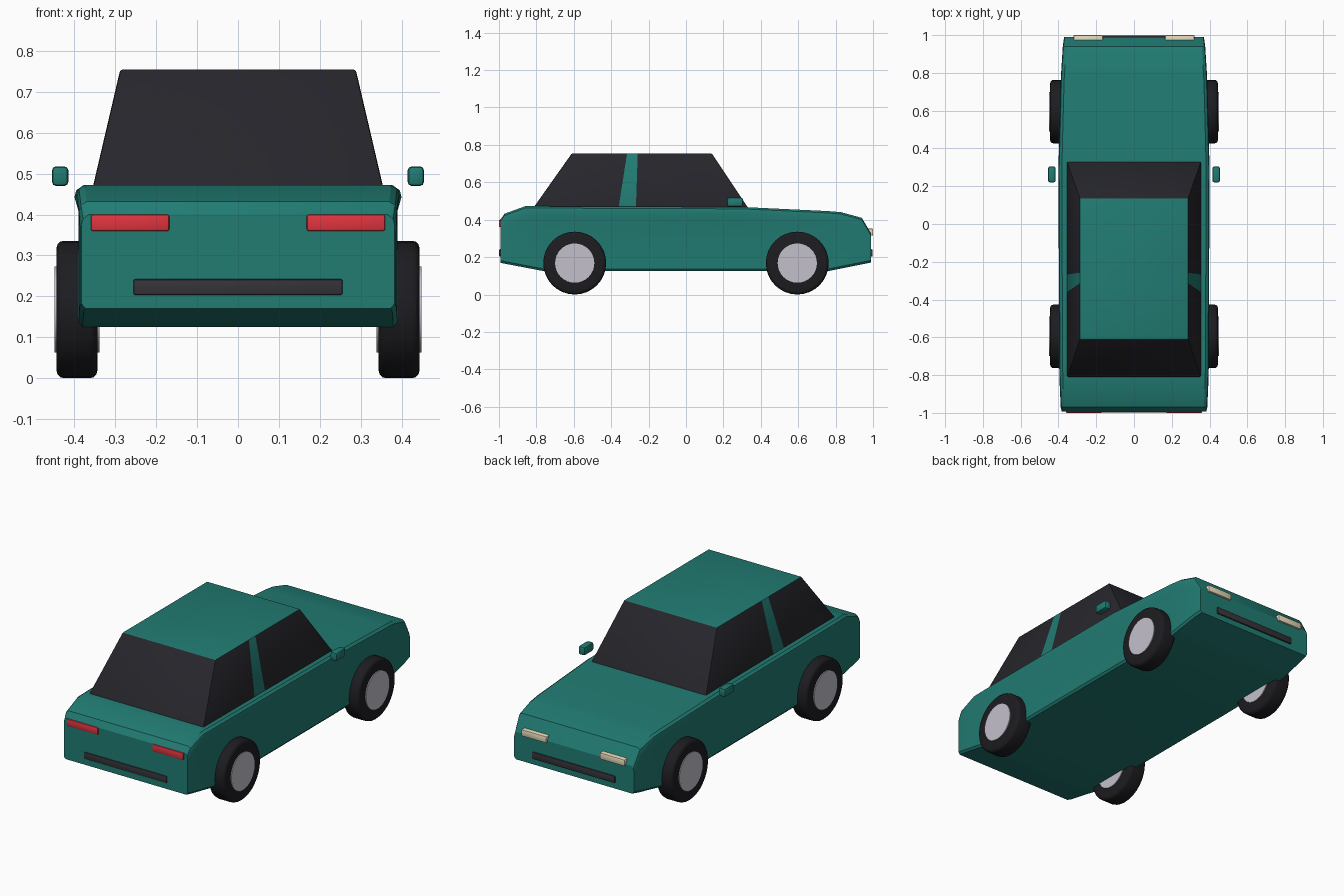
import bpy, bmesh
from math import pi, radians

if "Cube" in bpy.data.objects:
    bpy.data.objects.remove(bpy.data.objects["Cube"])


def material(name, rgb):
    m = bpy.data.materials.new(name)
    m.diffuse_color = (*rgb, 1)
    m.use_nodes = True
    m.node_tree.nodes["Principled BSDF"].inputs["Base Color"].default_value = m.diffuse_color
    return m


TEAL = material("teal_paint", (0.015, 0.2, 0.17))
GLASS = material("dark_glass", (0.02, 0.019, 0.025))
RUBBER = material("rubber", (0.012, 0.012, 0.015))
TRIM = material("dark_trim", (0.035, 0.033, 0.04))
RED = material("red_lens", (0.75, 0.035, 0.05))
CREAM = material("cream_lens", (0.8, 0.7, 0.5))
RIM = material("rim_metal", (0.55, 0.53, 0.6))


def finish(ob, mats, bevel=0.0, segments=2):
    for m in mats:
        ob.data.materials.append(m)
    bpy.ops.object.select_all(action='DESELECT')
    ob.select_set(True)
    bpy.context.view_layer.objects.active = ob
    if bevel:
        b = ob.modifiers.new("bevel", 'BEVEL')
        b.width, b.segments = bevel, segments
        b.limit_method, b.angle_limit = 'ANGLE', radians(40)
        bpy.ops.object.modifier_apply(modifier="bevel")
    bpy.ops.object.shade_smooth_by_angle(angle=radians(30))
    return ob


def loft(name, rings, mats, bevel=0.0, colour=None):
    bm = bmesh.new()
    loops = [[bm.verts.new(p) for p in ring] for ring in rings]
    n = len(loops[0])
    for i, (a, b) in enumerate(zip(loops, loops[1:])):
        for j in range(n):
            k = (j + 1) % n
            f = bm.faces.new((a[j], a[k], b[k], b[j]))
            if colour:
                f.material_index = colour(i, j)
    bm.faces.new(loops[0])
    bm.faces.new(loops[-1])
    bmesh.ops.recalc_face_normals(bm, faces=bm.faces)
    me = bpy.data.meshes.new(name)
    bm.to_mesh(me)
    bm.free()
    ob = bpy.data.objects.new(name, me)
    bpy.context.collection.objects.link(ob)
    return finish(ob, mats, bevel)


def box(name, x, y, z, mat, bevel=0.005):
    lo, hi = zip(x, y, z)
    bpy.ops.mesh.primitive_cube_add(size=1, location=[(a + b) / 2 for a, b in zip(lo, hi)])
    ob = bpy.context.object
    ob.name = name
    ob.scale = [b - a for a, b in zip(lo, hi)]
    bpy.ops.object.transform_apply(location=False, rotation=False, scale=True)
    return finish(ob, [mat], bevel)


def cylinder(name, radius, depth, loc, mat, bevel=0.0):
    bpy.ops.mesh.primitive_cylinder_add(vertices=32, radius=radius, depth=depth,
                                        location=loc, rotation=(0, pi / 2, 0))
    ob = bpy.context.object
    ob.name = name
    return finish(ob, [mat], bevel, 3)


# Body: cross-sections along y (y, bottom, top, lower half width, belt half width)
sections = [(-0.993, 0.17, 0.40, 0.383, 0.383), (-0.97, 0.165, 0.432, 0.387, 0.388),
            (-0.86, 0.144, 0.472, 0.389, 0.393), (-0.76, 0.125, 0.472, 0.39, 0.396),
            (0.30, 0.125, 0.468, 0.39, 0.40), (0.76, 0.125, 0.446, 0.384, 0.388),
            (0.83, 0.139, 0.44, 0.382, 0.384), (0.94, 0.161, 0.41, 0.377, 0.377),
            (0.99, 0.171, 0.325, 0.37, 0.37)]
rings = []
for y, zb, zt, w, b in sections:
    half = [(w - 0.01, zb), (w, zb + 0.012), (w, zt - 0.06), (b, zt - 0.025),
            (b - 0.004, zt - 0.01), (b - 0.018, zt)]
    rings.append([(x, y, z) for x, z in half] + [(-x, y, z) for x, z in reversed(half)])
loft("car_body", rings, [TEAL])

# Cabin: glass sides with a painted pillar strip, painted roof
stations = [(-0.822, -0.61), (-0.362, -0.315), (-0.268, -0.258), (0.337, 0.137)]
rings = [[(0.358, yb, 0.455), (0.288, yt, 0.755), (-0.288, yt, 0.755), (-0.358, yb, 0.455)]
         for yb, yt in stations]
loft("cabin", rings, [GLASS, TEAL], 0.006,
     lambda i, j: 1 if j == 1 or (i == 1 and j != 3) else 0)

# Wheels, lamps and mirrors on both sides
for s, side in ((1, "right"), (-1, "left")):
    for y, end in ((-0.595, "front"), (0.595, "back")):
        cylinder(f"{end}_{side}_tyre", 0.168, 0.1, (s * 0.394, y, 0.168), RUBBER, 0.018)
        cylinder(f"{end}_{side}_rim", 0.105, 0.11, (s * 0.394, y, 0.168), RIM)
    box(f"{side}_red_lamp", sorted((s * 0.168, s * 0.36)), (-1.0, -0.96), (0.36, 0.40), RED)
    box(f"{side}_headlamp", sorted((s * 0.165, s * 0.32)), (0.95, 1.0), (0.315, 0.352), CREAM)
    box(f"{side}_mirror", sorted((s * 0.415, s * 0.455)), (0.22, 0.305), (0.47, 0.518), TEAL, 0.01)

# Bumper strips
box("red_lamp_end_bumper", (-0.256, 0.256), (-0.999, -0.96), (0.203, 0.242), TRIM)
box("headlamp_end_bumper", (-0.256, 0.256), (0.95, 0.998), (0.203, 0.242), TRIM)
